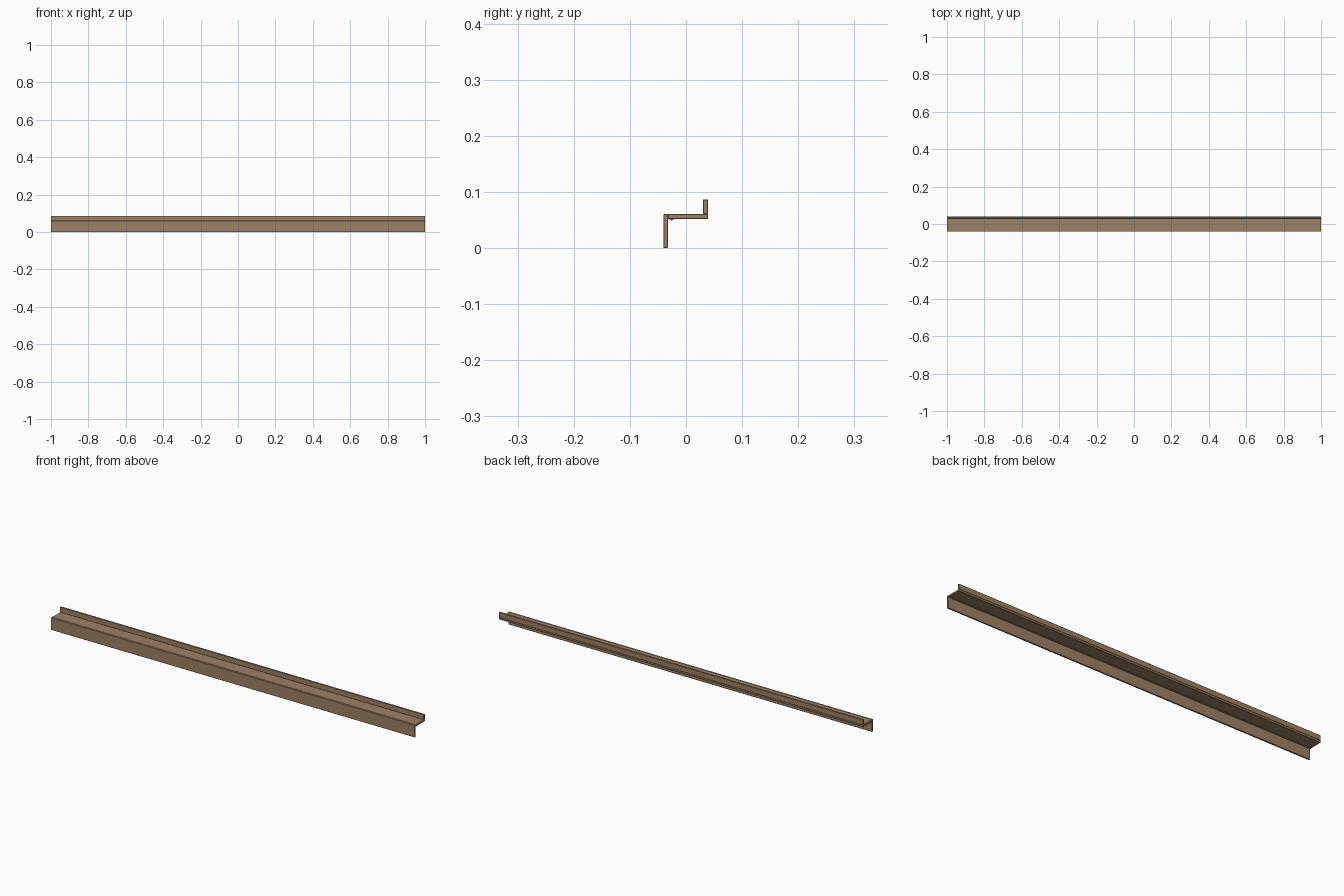
import bpy

if "Cube" in bpy.data.objects:
    bpy.data.objects.remove(bpy.data.objects["Cube"])

wood = bpy.data.materials.new("brown_wood")
wood.diffuse_color = (0.34, 0.22, 0.13, 1)
wood.use_nodes = True
wood.node_tree.nodes["Principled BSDF"].inputs["Base Color"].default_value = wood.diffuse_color


def board(name, y0, y1, z0, z1, bevel=0.001):
    """Full-length board with slightly eased edges."""
    bpy.ops.mesh.primitive_cube_add(size=1, location=(0, (y0 + y1) / 2, (z0 + z1) / 2))
    ob = bpy.context.object
    ob.name = name
    ob.scale = (2, y1 - y0, z1 - z0)
    bpy.ops.object.transform_apply(location=False, rotation=False, scale=True)
    ob.data.materials.append(wood)
    mod = ob.modifiers.new("eased_edges", 'BEVEL')
    mod.width = bevel
    mod.segments = 1
    return ob


# Front skirt, hanging down
board("front_board", -0.0400, -0.0322, 0.0, 0.0610)
# Horizontal shelf between the two uprights
board("shelf_board", -0.0322, 0.0390, 0.0515, 0.0610)
# Rear lip, standing on the shelf
board("rear_lip", 0.0305, 0.0390, 0.0610, 0.0870)

# Small rounded bead under the shelf, near the front board
bpy.ops.mesh.primitive_cylinder_add(vertices=12, radius=0.004, depth=1.998,
                                    location=(0, -0.026, 0.0535),
                                    rotation=(0, 1.5707963, 0))
bead = bpy.context.object
bead.name = "under_bead"
bead.data.materials.append(wood)
bpy.ops.object.shade_smooth_by_angle()
